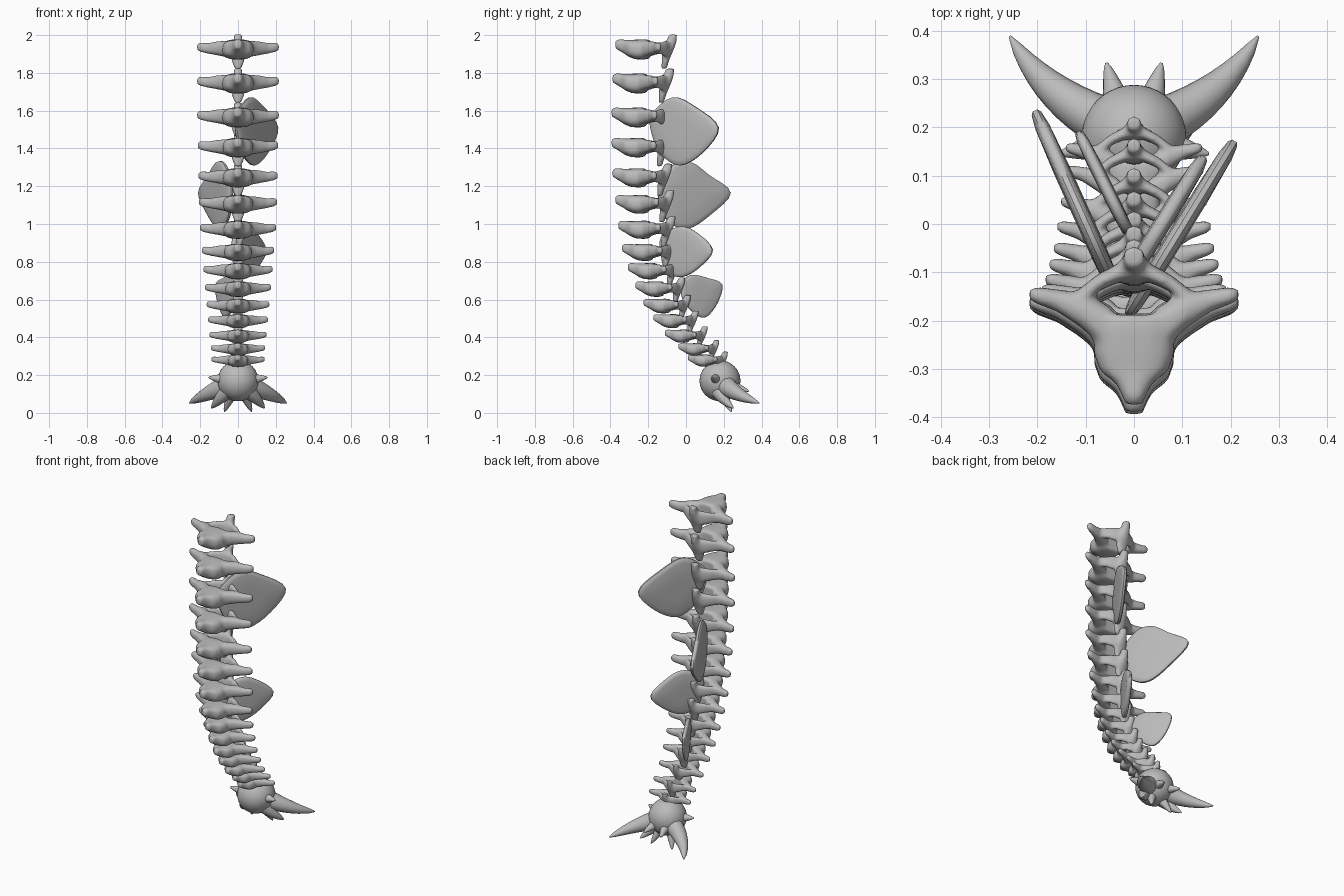
import bpy, bmesh, math
from mathutils import Vector

if "Cube" in bpy.data.objects:
    bpy.data.objects.remove(bpy.data.objects["Cube"])

bone = bpy.data.materials.new("bone_grey")
bone.diffuse_color = (0.5, 0.5, 0.5, 1)
bone.use_nodes = True
bone.node_tree.nodes["Principled BSDF"].inputs["Base Color"].default_value = bone.diffuse_color


def finish(name, mesh, angle=40):
    ob = bpy.data.objects.new(name, mesh)
    bpy.context.collection.objects.link(ob)
    if not mesh.materials:
        mesh.materials.append(bone)
    bpy.ops.object.select_all(action='DESELECT')
    ob.select_set(True)
    bpy.context.view_layer.objects.active = ob
    bpy.ops.object.shade_smooth_by_angle(angle=math.radians(angle))
    return ob


def to_mesh(name, bm):
    bmesh.ops.recalc_face_normals(bm, faces=bm.faces)
    me = bpy.data.meshes.new(name)
    bm.to_mesh(me)
    bm.free()
    return me


def skin(bm, rings):
    """Join rings of points into a closed tube."""
    loops = [[bm.verts.new(p) for p in r] for r in rings]
    n = len(loops[0])
    for a, b in zip(loops, loops[1:]):
        for i in range(n):
            bm.faces.new((a[i], a[(i + 1) % n], b[(i + 1) % n], b[i]))
    bm.faces.new(loops[0][::-1])
    bm.faces.new(loops[-1])


def loft(bm, axis, sections, n=20, power=0.8):
    """Rounded rings square to an axis; each section is x, y, z, r1, r2."""
    rings = []
    for x, y, z, r1, r2 in sections:
        ring = []
        for i in range(n):
            t = 2 * math.pi * i / n
            c, s = math.cos(t), math.sin(t)
            a = r1 * math.copysign(abs(c) ** power, c)
            b = r2 * math.copysign(abs(s) ** power, s)
            d = {'x': (0, a, b), 'y': (a, 0, b), 'z': (a, b, 0)}[axis]
            ring.append((x + d[0], y + d[1], z + d[2]))
        rings.append(ring)
    skin(bm, rings)


# One vertebra: body with front nub, side processes, rear arch, spine
bm = bmesh.new()
loft(bm, 'y', [(0, -.174, .02, .017, .02), (0, -.155, .018, .025, .03),
               (0, -.13, .01, .037, .036), (0, -.105, 0, .07, .044),
               (0, -.07, -.006, .083, .052), (0, -.02, -.006, .083, .054),
               (0, .012, -.004, .08, .048)], power=0.7)
for s in (-1, 1):
    loft(bm, 'x', [(s * .05, -.02, -.004, .05, .045), (s * .11, .022, 0, .036, .037),
                   (s * .16, .042, 0, .023, .028), (s * .2, .052, .006, .018, .025),
                   (s * .216, .054, .008, .013, .018)])
loft(bm, 'x', [(-.115, .045, 0, .02, .03), (-.075, .078, 0, .018, .036),
               (-.03, .1, -.005, .02, .045), (.03, .1, -.005, .02, .045),
               (.075, .078, 0, .018, .036), (.115, .045, 0, .02, .03)])
loft(bm, 'z', [(0, .084, -.108, .018, .014), (0, .092, -.06, .036, .02),
               (0, .104, -.01, .034, .03), (0, .122, .035, .024, .028),
               (0, .132, .073, .021, .022)])
raw = bpy.data.objects.new("vertebra_source", to_mesh("vertebra_source", bm))
bpy.context.collection.objects.link(raw)
rm = raw.modifiers.new("Blend", 'REMESH')
rm.mode = 'VOXEL'
rm.voxel_size = 0.009
sm = raw.modifiers.new("Soften", 'SMOOTH')
sm.factor = 0.5
sm.iterations = 4
dg = bpy.context.evaluated_depsgraph_get()
vertebra = bpy.data.meshes.new_from_object(raw.evaluated_get(dg))
vertebra.name = "vertebra"
vertebra.materials.clear()
bpy.data.objects.remove(raw)

# Spinal column: height, front edge, half width
column = [(1.93, -.37, .215), (1.75, -.385, .215), (1.57, -.39, .215),
          (1.41, -.39, .211), (1.25, -.385, .208), (1.11, -.37, .205),
          (.975, -.355, .2), (.855, -.335, .19), (.755, -.305, .182),
          (.66, -.265, .174), (.57, -.222, .165), (.49, -.17, .158),
          (.41, -.11, .15), (.34, -.038, .143), (.28, .012, .14)]
for i, (z, front, half) in enumerate(column):
    s = half / .215
    ob = finish("vertebra_%02d" % (i + 1), vertebra, 60)
    ob.location = (0, front + .17 * s, z)
    ob.scale = (s, s, s * (1 - .005 * i))


# Back plates: lens-like leaves, outline in y and z, leaning outward
def plate(name, side, slope, tip_x, outline, thick=.018):
    tip_y = max(p[0] for p in outline)
    n = len(outline)
    pts = []
    for i in range(n):
        p0, p1, p2, p3 = (Vector(outline[(i + k) % n]) for k in (-1, 0, 1, 2))
        for t in (0, .25, .5, .75):
            pts.append(.5 * (2 * p1 + (p2 - p0) * t + (2 * p0 - 5 * p1 + 4 * p2 - p3) * t * t
                             + (3 * p1 - p0 - 3 * p2 + p3) * t ** 3))
    mid = sum(pts, Vector((0, 0))) / len(pts)
    across = Vector((1, -slope * side, 0)).normalized()
    rings = []
    for k, h in ((.45, -1), (.85, -.85), (.97, -.6), (1, -.3),
                 (1, .3), (.97, .6), (.85, .85), (.45, 1)):
        ring = []
        for p in pts:
            q = mid + (p - mid) * k
            x = side * (tip_x + slope * (q.x - tip_y))
            ring.append(Vector((x, q.x, q.y)) + across * (h * thick))
        rings.append(ring)
    b = bmesh.new()
    skin(b, rings)
    finish(name, to_mesh(name, b))


plate("back_plate_1", 1, .61, .208,
      [(-.18, 1.58), (-.07, 1.67), (.05, 1.62), (.172, 1.51), (.09, 1.38),
       (-.03, 1.31), (-.13, 1.37), (-.18, 1.48)])
plate("back_plate_2", -1, .45, .205,
      [(-.14, 1.22), (-.06, 1.32), (.03, 1.325), (.12, 1.26), (.235, 1.165),
       (.13, 1.05), (.01, .975), (-.09, 1.01), (-.14, 1.11)])
plate("back_plate_3", 1, .62, .145,
      [(-.13, .93), (-.04, .985), (.04, .965), (.14, .865), (.07, .77),
       (-.02, .72), (-.1, .745), (-.13, .83)])
plate("back_plate_4", -1, .5, .115,
      [(-.02, .69), (.03, .73), (.11, .715), (.19, .68), (.165, .58),
       (.1, .505), (.03, .54), (-.02, .61)], .014)

# Tail ball
ball = Vector((0, .18, .17))
bm = bmesh.new()
bmesh.ops.create_uvsphere(bm, u_segments=40, v_segments=24, radius=.108)
for v in bm.verts:
    v.co += ball
finish("tail_ball", to_mesh("tail_ball", bm), 60)


# Tail spikes, mirrored on both sides
def spike(name, base, tip, radius, bow):
    base, tip, bow = Vector(base), Vector(tip), Vector(bow)
    d = (tip - base).normalized()
    u = d.orthogonal().normalized()
    w = d.cross(u)
    rings = []
    for k in range(10):
        t = k / 9
        c = base.lerp(tip, t) + bow * (4 * t * (1 - t))
        r = radius * (1 - t) ** .75 + .003
        rings.append([c + (u * math.cos(a) + w * math.sin(a)) * r
                      for a in (2 * math.pi * j / 16 for j in range(16))])
    b = bmesh.new()
    skin(b, rings)
    finish(name, to_mesh(name, b), 50)


for s, word in ((1, "right"), (-1, "left")):
    spike("large_horn_" + word, (s * .045, .205, .15), (s * .257, .388, .052),
          .054, (s * .018, -.016, -.004))
    spike("lower_horn_" + word, (s * .04, .165, .13), (s * .14, .25, .025),
          .042, (s * .008, -.006, -.005))
    spike("under_spike_" + word, (s * .03, .19, .11), (s * .072, .24, .006),
          .03, (0, 0, 0))
    spike("side_spike_" + word, (s * .08, .16, .178), (s * .155, .145, .188),
          .026, (0, 0, 0))
    spike("rear_spike_" + word, (s * .035, .25, .14), (s * .057, .333, .115),
          .026, (0, 0, 0))
